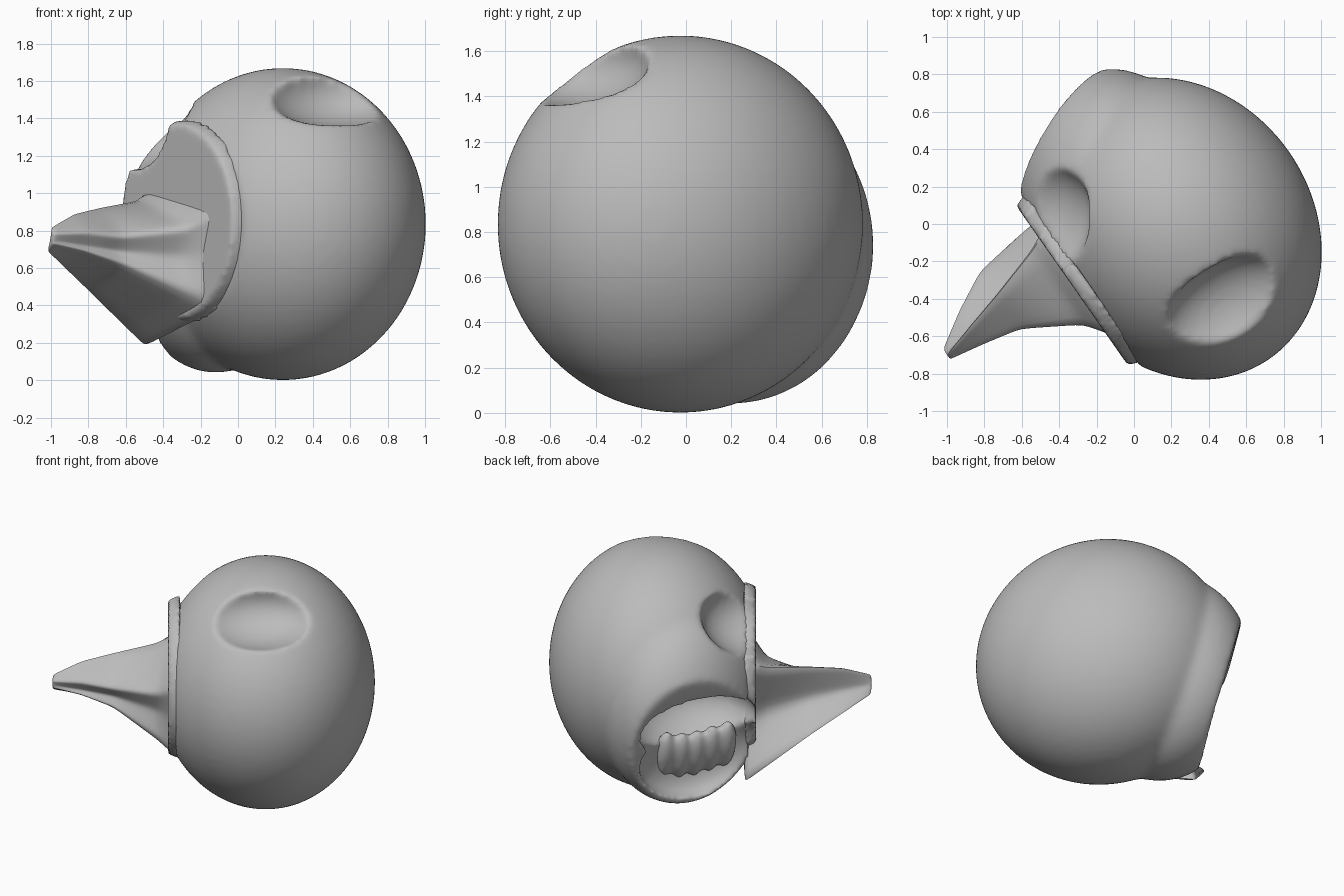
import bpy, bmesh, math
from mathutils import Matrix, Vector

cube = bpy.data.objects.get("Cube")
if cube:
    bpy.data.objects.remove(cube, do_unlink=True)

grey = bpy.data.materials.new("plain grey")
grey.use_nodes = True
COLOUR = (0.5, 0.5, 0.5, 1)
grey.diffuse_color = COLOUR
grey.node_tree.nodes["Principled BSDF"].inputs["Base Color"].default_value = COLOUR

# Slanted frame: u runs along the spike, w out of the hollow
TURN = 35
FRAME = Matrix.Rotation(math.radians(TURN + 180), 3, 'Z')


def at(u, w, z):
    return FRAME @ Vector((u, -w, z))


def ellipsoid(bm, loc, size, turn=TURN, tilt=0):
    matrix = (Matrix.Translation(loc) @ Matrix.Rotation(math.radians(turn), 4, 'Z')
              @ Matrix.Rotation(math.radians(tilt), 4, 'X') @ Matrix.Diagonal((*size, 1)))
    bmesh.ops.create_uvsphere(bm, u_segments=64, v_segments=32, radius=1, matrix=matrix)


def make(name, bm):
    bmesh.ops.recalc_face_normals(bm, faces=bm.faces)
    mesh = bpy.data.meshes.new(name)
    bm.to_mesh(mesh)
    bm.free()
    mesh.materials.append(grey)
    obj = bpy.data.objects.new(name, mesh)
    bpy.context.collection.objects.link(obj)
    return obj


def scoop(name, *args):
    """Ellipsoid cutter."""
    bm = bmesh.new()
    ellipsoid(bm, *args)
    return make(name, bm)


def half_space(name, point, normal):
    """Block cutter that starts at a plane and extends along its normal."""
    bm = bmesh.new()
    turn = normal.to_track_quat('Z', 'Y').to_matrix().to_4x4()
    bmesh.ops.create_cube(bm, size=2, matrix=Matrix.Translation(point + normal.normalized()) @ turn)
    return make(name, bm)


def fuse(obj, voxel, rounds):
    mod = obj.modifiers.new("fuse", 'REMESH')
    mod.mode, mod.voxel_size = 'VOXEL', voxel
    soften(obj, rounds)


def soften(obj, rounds):
    mod = obj.modifiers.new("soften", 'SMOOTH')
    mod.iterations = rounds


def cut(obj, cutter):
    mod = obj.modifiers.new("cut", 'BOOLEAN')
    mod.operation, mod.object, mod.solver = 'DIFFERENCE', cutter, 'EXACT'
    cutter.hide_render = True


def finish(obj):
    """Apply the modifiers and shade smooth."""
    bpy.context.view_layer.update()
    graph = bpy.context.evaluated_depsgraph_get()
    mesh = bpy.data.meshes.new_from_object(obj.evaluated_get(graph))
    obj.modifiers.clear()
    obj.data = mesh
    mesh.materials.clear()
    mesh.materials.append(grey)
    bpy.ops.object.select_all(action='DESELECT')
    obj.select_set(True)
    bpy.context.view_layer.objects.active = obj
    bpy.ops.object.shade_smooth_by_angle(angle=math.radians(60))


# Round body with the collar bulging behind
bm = bmesh.new()
ellipsoid(bm, (0.24, -0.025, 0.835), (0.72, 0.85, 0.835))
ellipsoid(bm, (-0.12, 0.2, 0.74), (0.5, 0.63, 0.7), 0)
body = make("body", bm)
fuse(body, 0.025, 2)

# Flat face, slanted collar mouth, notch on the front
face_cutter = half_space("face_cutter", at(0.41, 0, 0.8), at(1, 0, 0))
mouth_cutter = half_space("mouth_cutter", at(0.06, 0.56, 0.55), at(0.41, 1, -0.27))
notch_cutter = scoop("notch_cutter", (0.51, -0.49, 1.56), (0.4, 0.28, 0.21))

# Dent over the brim, deep hollow under it and the shallow floor below
dent_cutter = scoop("dent_cutter", at(0.52, 0.34, 1.4), (0.42, 0.34, 0.28))
hollow_cutter = scoop("hollow_cutter", at(0.06, 0.52, 0.72), (0.42, 0.36, 0.24), TURN + 22, -12)
floor_cutter = scoop("floor_cutter", at(0.1, 0.49, 0.46), (0.44, 0.16, 0.33), TURN + 22, -15)

cutters = (face_cutter, mouth_cutter, notch_cutter, dent_cutter, hollow_cutter, floor_cutter)
for tool in cutters:
    cut(body, tool)
fuse(body, 0.02, 8)
finish(body)

# Thin rim around the flat face, open where the dent and hollow meet it
bm = bmesh.new()
stand = Matrix.Rotation(math.radians(TURN), 4, 'Z') @ Matrix.Rotation(math.radians(-90), 4, 'Y')
bmesh.ops.create_cone(
    bm, cap_ends=True, segments=64, radius1=0.55, radius2=0.52, depth=0.08,
    matrix=Matrix.Translation(at(0.42, -0.08, 0.85)) @ stand)
rim = make("rim", bm)
for tool in (dent_cutter, hollow_cutter, floor_cutter):
    cut(rim, tool)
fuse(rim, 0.02, 3)
finish(rim)
for tool in cutters:
    bpy.data.objects.remove(tool, do_unlink=True)

# Spike sections as (w, z): ridge, upper lobe, groove, lower lobe, lower edge, concave back
SECTIONS = (
    (0.38, ((0.3, 1.05), (-0.52, 0.98), (-0.45, 0.68), (-0.42, 0.37), (0.35, 0.15), (0.15, 0.55))),
    (0.53, ((0.22, 0.98), (-0.3, 0.82), (-0.22, 0.66), (-0.28, 0.46), (0.34, 0.27), (0.1, 0.6))),
    (0.82, ((0.12, 0.94), (-0.12, 0.77), (-0.06, 0.69), (-0.1, 0.62), (0.29, 0.49), (0.07, 0.68))),
    (1.03, ((0.06, 0.9), (-0.07, 0.79), (-0.03, 0.72), (-0.05, 0.69), (0.17, 0.6), (0.04, 0.72))),
    (1.22, ((0, 0.82), (-0.03, 0.78), (-0.02, 0.75), (-0.02, 0.73), (0.04, 0.69), (0.01, 0.75))),
)
bm = bmesh.new()
rings = [[bm.verts.new(at(u, w, z)) for w, z in ring] for u, ring in SECTIONS]
for a, b in zip(rings, rings[1:]):
    for i in range(len(a)):
        j = (i + 1) % len(a)
        bm.faces.new((a[i], a[j], b[j], b[i]))
bm.faces.new(rings[0])
bm.faces.new(rings[-1])
spike = make("spike", bm)
split = spike.modifiers.new("split", 'SUBSURF')
split.subdivision_type, split.levels = 'SIMPLE', 3
soften(spike, 8)
finish(spike)

# Low folds fanning over the floor of the hollow
bm = bmesh.new()
for i in range(5):
    u = -0.14 + 0.1 * i
    ellipsoid(bm, at(u, 0.37 - 0.3 * u, 0.4 + 0.2 * abs(u)), (0.07, 0.07, 0.19), TURN + 22, -15)
folds = make("hollow_folds", bm)
fuse(folds, 0.02, 6)
finish(folds)
